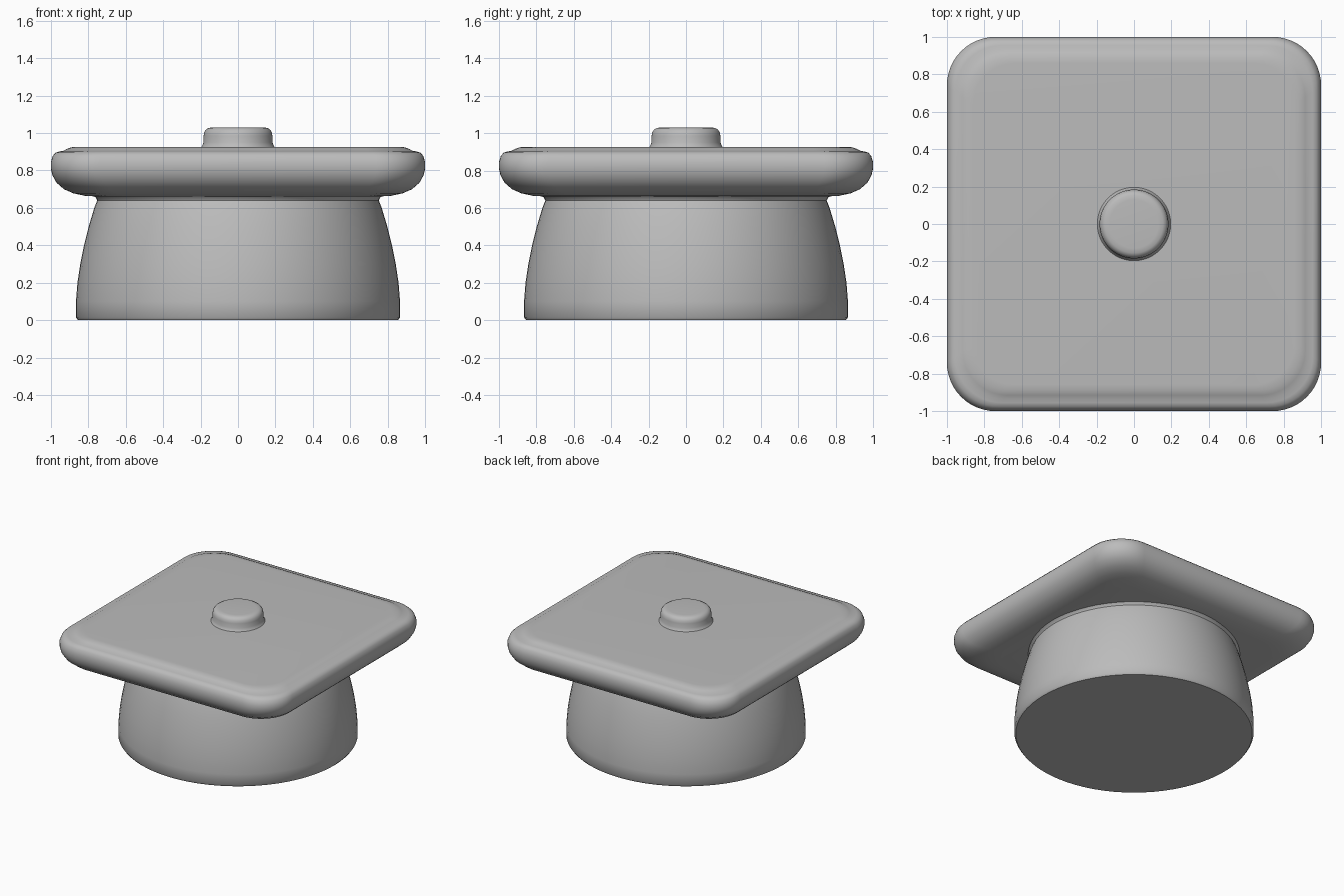
import bpy, bmesh, math

cube = bpy.data.objects.get("Cube")
if cube:
    bpy.data.objects.remove(cube, do_unlink=True)

grey = bpy.data.materials.new("plain_grey")
grey.use_nodes = True
colour = (0.5, 0.5, 0.5, 1)
grey.diffuse_color = colour
grey.node_tree.nodes["Principled BSDF"].inputs["Base Color"].default_value = colour


def circle(radius, count=72):
    step = math.tau / count
    return [(radius * math.cos(i * step), radius * math.sin(i * step)) for i in range(count)]


def rounded_square(half, corner=0.26, steps=12):
    # Corner arcs shrink with the outline so the inner rings stay rounded
    r = corner * half
    points = []
    for quarter in range(4):
        middle = math.pi / 4 + quarter * math.pi / 2
        cx = math.copysign(half - r, math.cos(middle))
        cy = math.copysign(half - r, math.sin(middle))
        for i in range(steps + 1):
            a = quarter * math.pi / 2 + i / steps * math.pi / 2
            points.append((cx + r * math.cos(a), cy + r * math.sin(a)))
    return points


def stack(name, outline, profile):
    """Bridge outlines of the given sizes and heights, and cap both ends."""
    bm = bmesh.new()
    rings = [[bm.verts.new((x, y, z)) for x, y in outline(size)] for size, z in profile]
    for low, high in zip(rings, rings[1:]):
        for i in range(len(low)):
            j = (i + 1) % len(low)
            bm.faces.new((low[i], low[j], high[j], high[i]))
    bm.faces.new(rings[0][::-1])
    bm.faces.new(rings[-1])
    mesh = bpy.data.meshes.new(name)
    bm.to_mesh(mesh)
    bm.free()
    mesh.materials.append(grey)
    obj = bpy.data.objects.new(name, mesh)
    bpy.context.collection.objects.link(obj)
    bpy.ops.object.select_all(action="DESELECT")
    obj.select_set(True)
    bpy.context.view_layer.objects.active = obj
    bpy.ops.object.shade_smooth_by_angle(angle=math.radians(40))
    return obj


# Cap body: solid, slightly domed wall with a small flare under the board
stack("cap_body", circle, [
    (0.855, 0), (0.866, 0.015), (0.866, 0.1), (0.858, 0.2), (0.843, 0.3),
    (0.823, 0.4), (0.798, 0.5), (0.768, 0.6), (0.752, 0.64), (0.76, 0.655), (0.78, 0.67)])

# Square board: rounded rim and a raised top panel
stack("board", rounded_square, [
    (0.74, 0.66), (0.82, 0.665), (0.88, 0.678), (0.93, 0.7), (0.97, 0.735), (0.992, 0.775),
    (1, 0.81), (1, 0.845), (0.99, 0.878), (0.975, 0.895), (0.955, 0.902),
    (0.935, 0.904), (0.915, 0.915), (0.89, 0.924), (0.86, 0.926)])

# Button in the middle of the board
stack("button", circle, [
    (0.2, 0.92), (0.192, 0.932), (0.184, 0.95), (0.184, 0.985), (0.18, 1.005),
    (0.17, 1.02), (0.155, 1.028), (0.13, 1.03)])
